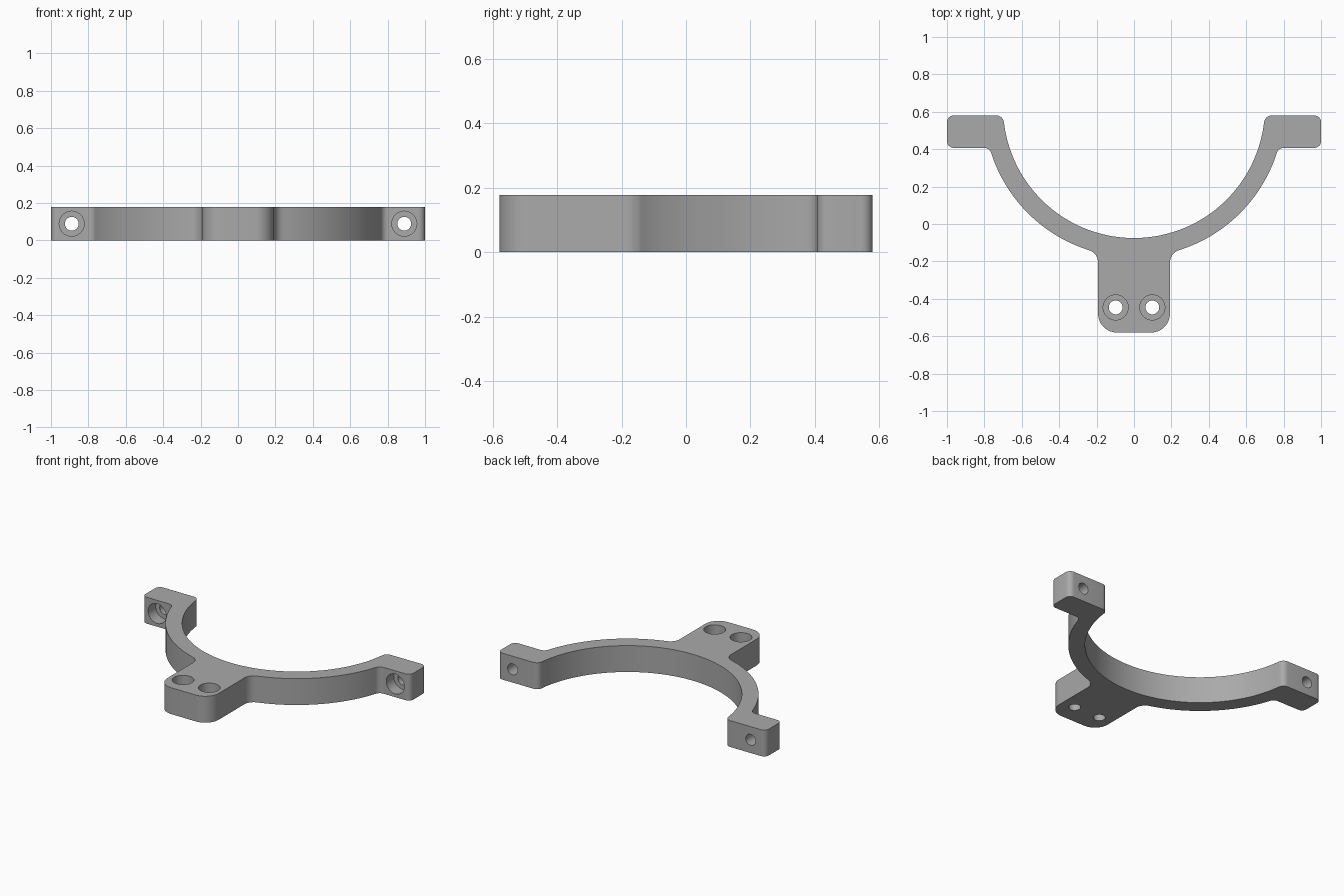
import bpy, bmesh, math
from mathutils import Vector, Matrix

if "Cube" in bpy.data.objects:
    bpy.data.objects.remove(bpy.data.objects["Cube"])

HEIGHT = 0.178
CY, R_IN, R_OUT = 0.625, 0.70, 0.802      # ring centre and radii
TAB_X, Y_MAX, EAR_Y = 0.192, 0.58, 0.407  # tab half width, ends, ear underside


def arc(cx, cy, r, start, end, n):
    """Points along an arc, angles in radians."""
    return [(cx + r * math.cos(start + (end - start) * i / n),
             cy + r * math.sin(start + (end - start) * i / n)) for i in range(n + 1)]


def half_outline():
    """Right half of the bracket, from the tab end round to the inner ring."""
    pi = math.pi
    pts = [(0, -Y_MAX)]
    # rounded tab corner
    pts += arc(TAB_X - 0.1, -Y_MAX + 0.1, 0.1, -pi / 2, 0, 10)
    # fillet from the tab side into the ring
    f = 0.07
    fx = TAB_X + f
    fy = CY - math.sqrt((R_OUT + f) ** 2 - fx ** 2)
    a0 = math.atan2(CY - fy, -fx)
    pts += arc(fx, fy, f, pi, a0, 8)
    # outer ring, then fillet into the ear underside
    g = 0.04
    gy = EAR_Y - g
    gx = math.sqrt((R_OUT + g) ** 2 - (gy - CY) ** 2)
    a1 = math.atan2(CY - gy, -gx)
    pts += arc(0, CY, R_OUT, a0 - pi, a1 - pi, 36)[1:-1]
    pts += arc(gx, gy, g, a1, pi / 2, 6)
    # rounded ear corners
    e = 0.035
    pts += arc(1 - e, EAR_Y + e, e, -pi / 2, 0, 6)
    pts += arc(1 - e, Y_MAX - e, e, 0, pi / 2, 6)
    # rounded ear tip into the inner ring
    hy = Y_MAX - g
    hx = math.sqrt((R_IN + g) ** 2 - (hy - CY) ** 2)
    a2 = math.atan2(CY - hy, -hx)
    pts += arc(hx, hy, g, pi / 2, a2, 6)
    pts += arc(0, CY, R_IN, a2 - pi, -pi / 2, 48)[1:]
    return pts


def cutter(location, direction, radius, length):
    """Cylinder starting at location and running along direction."""
    d = Vector(direction)
    bm = bmesh.new()
    bmesh.ops.create_cone(bm, cap_ends=True, segments=40, radius1=radius,
                          radius2=radius, depth=length)
    bm.transform(Matrix.Translation(Vector(location) + d * length / 2)
                 @ d.to_track_quat('Z', 'Y').to_matrix().to_4x4())
    me = bpy.data.meshes.new("hole_cutter")
    bm.to_mesh(me)
    bm.free()
    ob = bpy.data.objects.new("hole_cutter", me)
    ob.hide_render = True
    bpy.context.collection.objects.link(ob)
    return ob


# Bracket body: mirrored outline extruded upwards
half = half_outline()
outline = half + [(-x, y) for x, y in reversed(half[1:-1])]
bm = bmesh.new()
face = bm.faces.new([bm.verts.new((x, y, 0)) for x, y in outline])
top = bmesh.ops.extrude_face_region(bm, geom=[face])["geom"]
bmesh.ops.translate(bm, vec=(0, 0, HEIGHT),
                    verts=[v for v in top if isinstance(v, bmesh.types.BMVert)])
bmesh.ops.recalc_face_normals(bm, faces=bm.faces)
mesh = bpy.data.meshes.new("clamp_bracket")
bm.to_mesh(mesh)
bm.free()
bracket = bpy.data.objects.new("clamp_bracket", mesh)
bpy.context.collection.objects.link(bracket)

grey = bpy.data.materials.new("grey")
grey.diffuse_color = (0.4, 0.4, 0.4, 1)
grey.use_nodes = True
grey.node_tree.nodes["Principled BSDF"].inputs["Base Color"].default_value = grey.diffuse_color
mesh.materials.append(grey)

# Counterbored screw holes: vertical in the tab, horizontal in the ears
BORE, HOLE, DEPTH = 0.067, 0.037, 0.08
cutters = []
for s in (-1, 1):
    for radius, tab_len, ear_len in ((BORE, DEPTH, DEPTH), (HOLE, 0.4, 0.4)):
        cutters.append(cutter((s * 0.098, -0.446, HEIGHT + 0.05), (0, 0, -1),
                              radius, tab_len + 0.05))
        cutters.append(cutter((s * 0.889, EAR_Y - 0.05, HEIGHT / 2), (0, 1, 0),
                              radius, ear_len + 0.05))

bpy.context.view_layer.objects.active = bracket
bracket.select_set(True)
for c in cutters:
    mod = bracket.modifiers.new("hole", 'BOOLEAN')
    mod.operation = 'DIFFERENCE'
    mod.solver = 'EXACT'
    mod.object = c
    bpy.ops.object.modifier_apply(modifier=mod.name)
    bpy.data.objects.remove(c)

bpy.ops.object.shade_smooth_by_angle(angle=math.radians(30))
